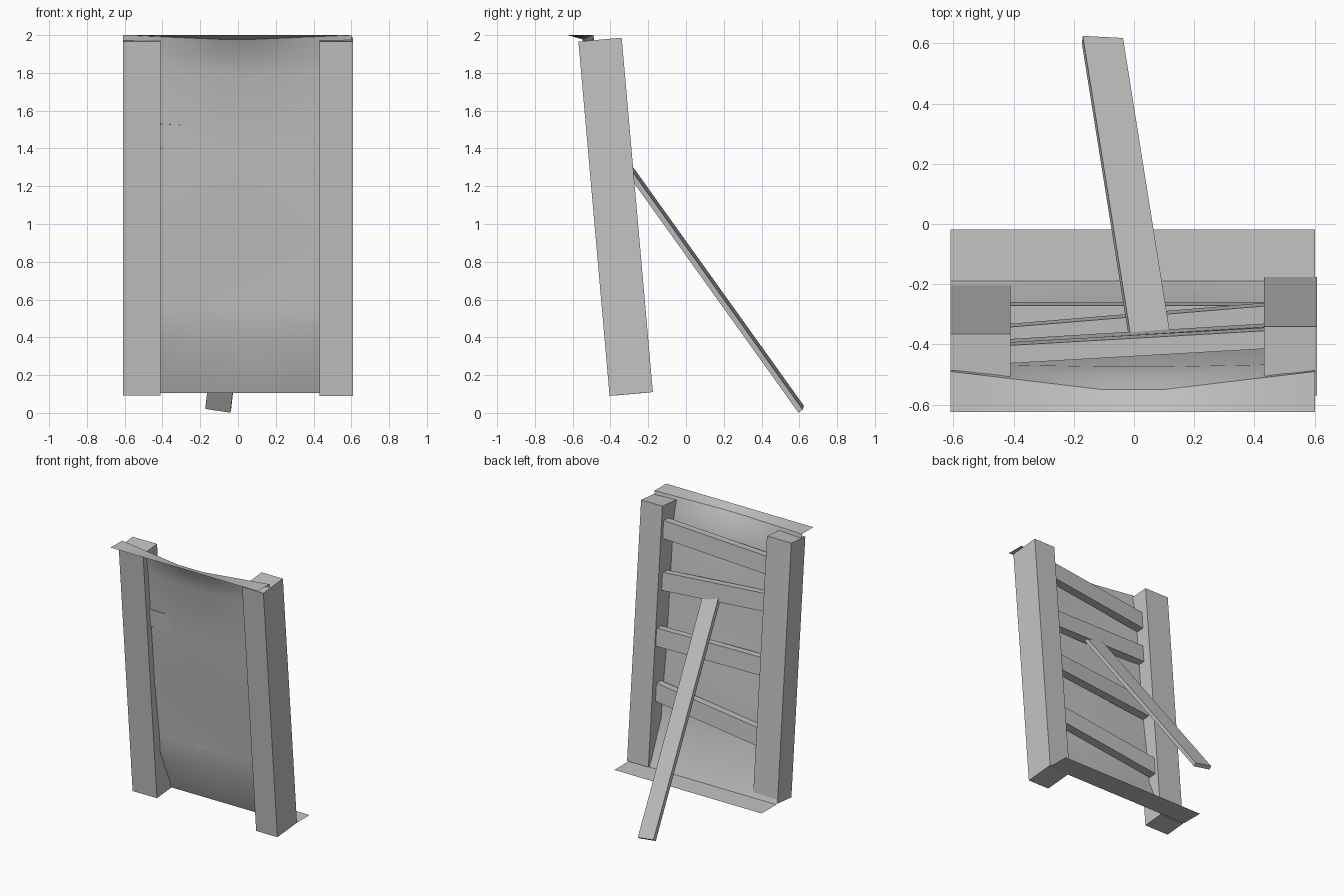
import bpy
import bmesh
import math
from mathutils import Vector, Matrix

cube = bpy.data.objects.get("Cube")
if cube:
    bpy.data.objects.remove(cube, do_unlink=True)

grey = bpy.data.materials.new("plain grey")
grey.use_nodes = True
grey.diffuse_color = (0.55, 0.55, 0.55, 1)
grey.node_tree.nodes["Principled BSDF"].inputs["Base Color"].default_value = (0.55, 0.55, 0.55, 1)


def finish(name, bm):
    mesh = bpy.data.meshes.new(name)
    bm.to_mesh(mesh)
    bm.free()
    mesh.materials.append(grey)
    obj = bpy.data.objects.new(name, mesh)
    bpy.context.collection.objects.link(obj)
    return obj


def beam(name, start, end, side, width, depth):
    """Box from start to end; width runs along side, depth across it."""
    start, end, side = Vector(start), Vector(end), Vector(side)
    along = (end - start).normalized()
    side = (side - along * side.dot(along)).normalized()
    across = along.cross(side)
    turn = Matrix((side, across, along)).transposed().to_4x4()
    size = Matrix.Diagonal((width, depth, (end - start).length, 1))
    bm = bmesh.new()
    bmesh.ops.create_cube(bm, size=1, matrix=Matrix.Translation((start + end) / 2) @ turn @ size)
    return finish(name, bm)


# Two leaning posts
beam("left_post", (0.52, -0.29, 0.1), (0.52, -0.455, 1.976), (1, 0, 0), 0.175, 0.23)
beam("right_post", (-0.51, -0.284, 0.1), (-0.51, -0.447, 1.974), (1, 0, 0), 0.2, 0.165)

# Crooked slats between the posts: right height, left height, right back, left back
slats = [
    (1.735, 1.81, -0.40, -0.348),
    (1.47, 1.425, -0.39, -0.335),
    (1.01, 1.04, -0.34, -0.265),
    (0.515, 0.635, -0.265, -0.265),
]
thick = 0.06
lean = Vector((0, 1, 0.0856))
for i, (z_r, z_l, y_r, y_l) in enumerate(slats):
    beam(f"slat_{i + 1}", (-0.45, y_r - thick / 2, z_r), (0.46, y_l - thick / 2, z_l),
         lean, thick, 0.13)

# Prop behind the frame, slightly rolled, its top buried in a slat
beam("prop", (-0.105, 0.610, 0.019), (0.052, -0.375, 1.395), (1, -0.1, -0.08), 0.135, 0.028)

# Sheet with a folded lip at each end: height, depth, sag forward in the middle
rows = [
    (2.0, -0.625, 0),
    (2.0, -0.49, 0.06),
    (1.9, -0.476, 0.03),
    (1.8, -0.464, 0.01),
    (1.4, -0.433, 0),
    (0.95, -0.39, 0),
    (0.55, -0.345, -0.022),
    (0.42, -0.333, -0.015),
    (0.105, -0.19, 0),
    (0.105, -0.018, 0),
]
right, left, columns = -0.609, 0.601, 12
bm = bmesh.new()
grid = []
for r, (z, y, sag) in enumerate(rows):
    line = []
    for c in range(columns + 1):
        t = c / columns
        dip = min(1, (1 - abs(2 * t - 1)) * 1.2)
        drop = 0.022 * dip if r == 1 else 0
        line.append(bm.verts.new((right + (left - right) * t, y - sag * dip, z - drop)))
    grid.append(line)
for a, b in zip(grid, grid[1:]):
    for c in range(columns):
        bm.faces.new((a[c], b[c], b[c + 1], a[c + 1]))
sheet = finish("sheet", bm)

bpy.ops.object.select_all(action="DESELECT")
sheet.select_set(True)
bpy.context.view_layer.objects.active = sheet
bpy.ops.object.shade_smooth_by_angle(angle=math.radians(40))
